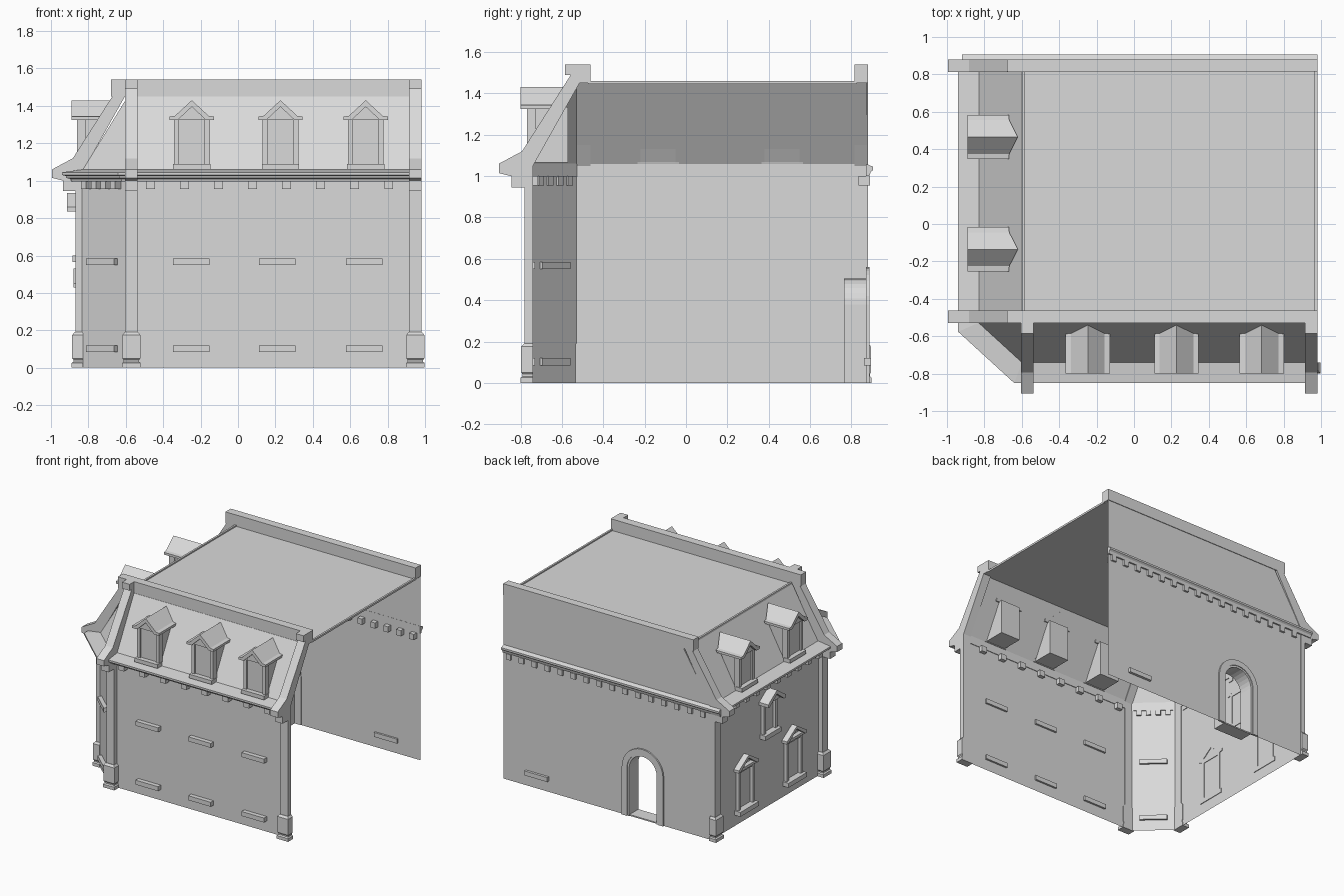
import bpy, bmesh, math
from mathutils import Vector

if "Cube" in bpy.data.objects:
    bpy.data.objects.remove(bpy.data.objects["Cube"])

stone = bpy.data.materials.new("pale grey stone")
stone.diffuse_color = (0.7, 0.7, 0.7, 1)
stone.use_nodes = True
stone.node_tree.nodes["Principled BSDF"].inputs["Base Color"].default_value = stone.diffuse_color


def finish(name, bm, fix=True):
    if fix:
        bmesh.ops.recalc_face_normals(bm, faces=bm.faces)
    me = bpy.data.meshes.new(name)
    bm.to_mesh(me)
    bm.free()
    me.materials.append(stone)
    bpy.context.collection.objects.link(bpy.data.objects.new(name, me))


def loft(name, rings):
    """Closed rings of points joined in order, capped at both ends."""
    bm = bmesh.new()
    vs = [[bm.verts.new(p) for p in r] for r in rings]
    n = len(rings[0])
    for a, b in zip(vs, vs[1:]):
        for i in range(n):
            bm.faces.new((a[i], a[(i + 1) % n], b[(i + 1) % n], b[i]))
    bm.faces.new(vs[0])
    bm.faces.new(vs[-1])
    finish(name, bm)


class Side:
    """Local frame of a wall: u along it, d outwards, z up."""
    def __init__(self, ox, oy, dx, dy):
        self.o, self.n = Vector((ox, oy, 0)), Vector((dx, dy, 0)).normalized()
        self.t = Vector((-self.n.y, self.n.x, 0))

    def at(self, u, d, z):
        return self.o + self.t * u + self.n * d + Vector((0, 0, z))

    def box(self, name, u0, u1, d0, d1, z0, z1):
        loft(name, [[self.at(u, d, z) for u, d in ((u0, d0), (u1, d0), (u1, d1), (u0, d1))] for z in (z0, z1)])

    def along(self, name, prof, u0, u1):          # (d, z) profile run along the wall
        loft(name, [[self.at(u, d, z) for d, z in prof] for u in (u0, u1)])

    def outward(self, name, prof, u, front, back):  # (u, z) profile run out of the wall
        loft(name, [[self.at(u + a, f(z), z) for a, z in prof] for f in (lambda z: front, back)])


XL, YF, YB, XR = -0.835, -0.745, 0.875, 0.98
A, B, C, D = (XL, YB), (XL, -0.53), (-0.6, YF), (XR, YF)
front, left, back = Side(0, YF, 0, -1), Side(XL, 0, -1, 0), Side(0, YB, 0, 1)
corner = Side((B[0] + C[0]) / 2, (B[1] + C[1]) / 2, C[1] - B[1], B[0] - C[0])
EAVE, TOP, DOOR_X = 1.05, 1.45, -0.24

# Walls and mansard slopes as thin shells, right side left open
bm = bmesh.new()
low = [bm.verts.new((*p, 0)) for p in (A, B, C, D)]
mid = [bm.verts.new((*p, EAVE)) for p in (A, B, C, D)]
a, b, d = [bm.verts.new((*p, TOP)) for p in ((-0.59, YB), (-0.59, -0.53), (XR, -0.53))]
for i in range(3):
    bm.faces.new((low[i], low[i + 1], mid[i + 1], mid[i]))
for f in ((mid[0], mid[1], b, a), (mid[1], mid[2], b), (mid[2], mid[3], d, b)):
    bm.faces.new(f)
bm.faces.new((a, b, d, bm.verts.new((XR, YB, TOP))))
finish("walls_and_roof", bm, False)


# Back wall with an arched doorway
def arch(r, n=14):
    pts = [(r * math.cos(math.pi * i / n), 0.38 + r * math.sin(math.pi * i / n)) for i in range(n + 1)]
    return [(r, 0)] + pts + [(-r, 0)]


bm = bmesh.new()
pts = [(XR, 0), (XR, TOP), (-0.59, TOP), (XL, EAVE), (XL, 0)]
pts += [(DOOR_X + u, z) for u, z in reversed(arch(0.12))]
bm.faces.new([bm.verts.new((x, YB, z)) for x, z in pts]).normal_update()
if list(bm.faces)[0].normal.y < 0:
    bmesh.ops.reverse_faces(bm, faces=list(bm.faces))
finish("back_wall", bm, False)


def arch_band(name, r0, r1, d0, d1):
    loft(name, [[back.at(u - DOOR_X, dd, z) for (u, z), dd in ((p, d0), (q, d0), (q, d1), (p, d1))]
                for p, q in zip(arch(r0), arch(r1))])


arch_band("door_surround", 0.135, 0.18, -0.005, 0.012)
arch_band("door_inner_moulding", 0.12, 0.14, -0.005, 0.006)
arch_band("door_reveal", 0.12, 0.125, -0.11, 0)
back.box("door_step", -DOOR_X - 0.12, -DOOR_X + 0.12, -0.11, 0, 0, 0.01)


# Cornice swept round left, cut corner and front
def sweep(name, path, prof):
    P = [Vector(p) for p in path]
    normals = []
    for p, q in zip(P, P[1:]):
        e = (q - p).normalized()
        normals.append(Vector((e.y, -e.x)))
    rings = []
    for i, p in enumerate(P):
        m, k = normals[max(i - 1, 0)], normals[min(i, len(normals) - 1)]
        s = (m + k) / (1 + m.dot(k))
        rings.append([(p.x + s.x * o, p.y + s.y * o, z) for o, z in prof])
    loft(name, rings)


sweep("main_cornice", (A, B, C, D),
      [(-0.005, 0.995), (0.055, 0.995), (0.06, 1.01), (0.085, 1.015), (0.085, 1.025),
       (0.105, 1.03), (0.105, 1.045), (-0.005, 1.06)])
back.along("back_cornice", [(-0.005, 1.0), (0.012, 1.0), (0.018, 1.02), (0.03, 1.03),
                            (0.03, 1.045), (-0.005, 1.06)], -XR, 0.92)

# Dentils under the cornice
for i in range(8):
    u = -0.468 + 0.182 * i
    front.box("front_dentil", u - 0.024, u + 0.024, -0.03, 0.045, 0.955, 1.0)
for i in range(16):
    u = -0.93 + 0.113 * i
    back.box("back_dentil", u - 0.02, u + 0.02, -0.04, 0.016, 0.955, 1.0)
for i in range(4):
    u = -0.105 + 0.07 * i
    corner.box("corner_dentil", u - 0.018, u + 0.018, -0.012, 0.045, 0.955, 1.0)
for i in range(10):
    u = -0.74 + 0.129 * i
    left.box("left_dentil", u - 0.022, u + 0.022, -0.005, 0.045, 0.955, 1.0)

# Pilasters with stepped bases, continued as ribs up the mansard
RIB = [(-0.27, 1.54), (-0.16, 1.54), (-0.16, 1.49), (-0.188, 1.49), (0.048, 1.12), (0.16, 1.06),
       (0.16, 1.015), (0.1, 1.0), (0.1, 0.945), (-0.005, 0.945), (-0.005, 1.05), (-0.23, 1.45), (-0.27, 1.45)]
BASE = [(0, 0.05, 0.055), (0.025, 0.05, 0.055), (0.032, 0.042, 0.045), (0.042, 0.042, 0.045),
        (0.05, 0.048, 0.052), (0.175, 0.048, 0.052), (0.19, 0.036, 0.038), (0.19, 0.033, 0.035), (0.95, 0.033, 0.035)]
for side, u in ((front, -0.57), (front, 0.948), (left, 0.495), (left, -0.847)):
    loft("pilaster", [[side.at(u + s, d, z) for s, d in ((-w, -0.005), (w, -0.005), (w, o), (-w, o))]
                      for z, w, o in BASE])
    side.along("mansard_rib", RIB, u - 0.033, u + 0.033)

# Parapets and roof kerbs
front.box("front_parapet", -0.68, XR, -0.283, -0.217, TOP, 1.54)
front.box("back_parapet", -0.68, XR, -1.625, -1.56, TOP, 1.54)
for x in (-0.6, 0.965):
    front.box("roof_kerb", x, x + 0.015, -1.57, -0.27, TOP - 0.005, TOP + 0.01)

# Window sills
for z in (0.085, 0.55):
    for u in (-0.25, 0.21, 0.675):
        front.box("front_sill", u - 0.098, u + 0.098, -0.015, 0.035, z, z + 0.035)
    corner.box("corner_sill", -0.1, 0.1, -0.015, 0.03, z, z + 0.035)
back.box("back_sill", -0.785, -0.585, -0.015, 0.02, 0.085, 0.12)


# Dormers
def slope(z):
    return -(z - EAVE) * 0.55 - 0.005


def dormer(side, u, body_back):
    side.outward("dormer_body", [(-0.085, 1.065), (0.085, 1.065), (0.085, 1.335), (-0.085, 1.335)], u, 0.012, body_back)
    for s in (-1, 1):
        side.box("dormer_jamb", u + s * 0.082 - 0.014, u + s * 0.082 + 0.014, -0.02, 0.025, 1.085, 1.33)
    side.box("dormer_sill", u - 0.1, u + 0.1, -0.01, 0.05, 1.06, 1.09)
    roof = [(-0.118, 1.325), (-0.118, 1.343), (-0.09, 1.347), (0, 1.43), (0.09, 1.347), (0.118, 1.343),
            (0.118, 1.325), (0.075, 1.325), (0, 1.395), (-0.075, 1.325)]
    side.outward("dormer_roof", roof, u, 0.055, slope)
    side.outward("dormer_gable", [(-0.08, 1.326), (0.08, 1.326), (0, 1.4)], u, 0.03, slope)


for u in (-0.247, 0.227, 0.683):
    dormer(front, u, lambda z: -0.175)
for u in (0.135, -0.465):
    dormer(left, u, slope)


# Left side windows: frame, sill and hood
def window(u, z0, z1, w):
    left.box("window_sill", u - w - 0.015, u + w + 0.015, -0.005, 0.05, z0, z0 + 0.035)
    for s in (-1, 1):
        c = u + s * (w - 0.012)
        left.box("window_jamb", c - 0.012, c + 0.012, -0.005, 0.025, z0 + 0.03, z1)
    left.box("window_head", u - w, u + w, -0.005, 0.025, z1 - 0.025, z1)


def hood(u, z, w, h, t, out):
    prof = [(-w, z), (-w, z + t), (0, z + h), (w, z + t), (w, z), (w - 0.02, z), (0, z + h - t - 0.005), (-w + 0.02, z)]
    left.outward("window_hood", prof, u, out, lambda zz: -0.005)


for u in (0.13, -0.47):
    window(u, 0.085, 0.435, 0.1)
    hood(u, 0.43, 0.125, 0.1, 0.02, 0.045)
    left.box("hood_shelf", u - 0.12, u + 0.12, -0.005, 0.035, 0.425, 0.445)
window(-0.17, 0.565, 0.85, 0.085)
hood(-0.17, 0.835, 0.11, 0.1, 0.025, 0.08)
left.outward("hood_gable", [(-0.08, 0.84), (0.08, 0.84), (0, 0.91)], -0.17, 0.05, lambda z: -0.005)
